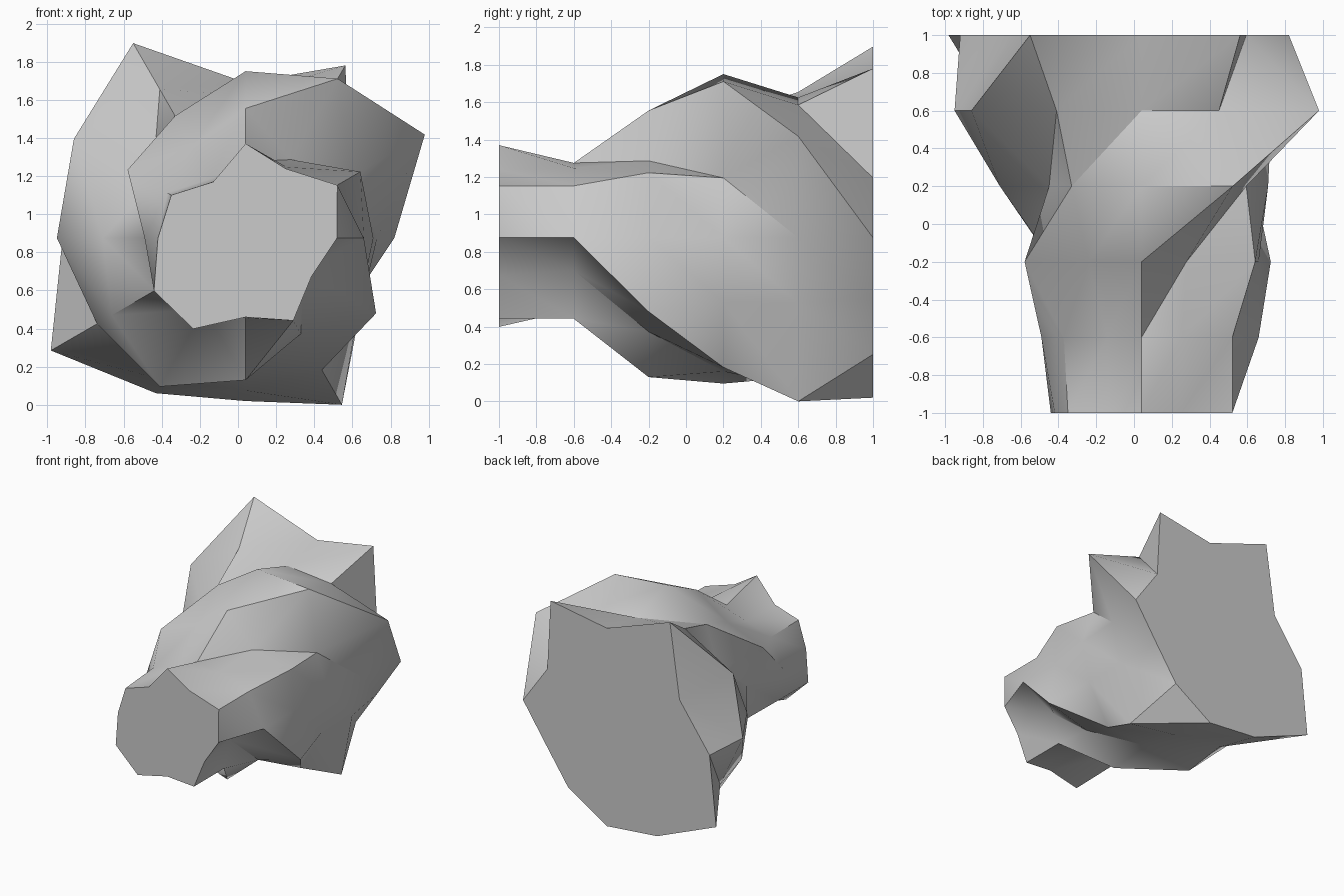
import bpy
import bmesh
from math import cos, sin, radians

cube = bpy.data.objects.get("Cube")
if cube:
    bpy.data.objects.remove(cube, do_unlink=True)

# Plain grey stone
stone = bpy.data.materials.new("stone_grey")
stone.use_nodes = True
grey = (0.6, 0.6, 0.6, 1.0)
stone.diffuse_color = grey
stone.node_tree.nodes["Principled BSDF"].inputs["Base Color"].default_value = grey

# Radii of the twelve-sided rings from front to back, starting at +x and turning towards +z
RING_RADII = [
    (.48, .555, .42, .495, .34, .45, .46, .555, .55, .415, .5, .4),
    (.62, .555, .43, .4, .36, .475, .53, .555, .445, .42, .5, .35),
    (.62, .695, .475, .68, .56, .715, .47, .55, .43, .745, .58, .79),
    (.67, .64, .965, .875, .74, .565, .75, .81, .9, .715, .8, .69),
    (.69, 1.085, .82, .75, .9, 1.04, .99, .9, .86, .8, 1.01, .7),
    (.78, .64, 1.045, .815, 1.18, .785, .96, 1.18, .94, .855, .72, .65),
]
SIDES = 12
AXIS_X, AXIS_Z = 0.04, 0.875


def add_ring(bm, radii, y):
    """Add one ring of vertices around the long axis."""
    ring = []
    for k, radius in enumerate(radii):
        angle = radians(k * 360 / SIDES)
        position = (AXIS_X + radius * cos(angle), y, AXIS_Z + radius * sin(angle))
        ring.append(bm.verts.new(position))
    return ring


def bridge(bm, front, back):
    """Join two rings, splitting every panel along the same diagonal."""
    for k in range(SIDES):
        n = (k + 1) % SIDES
        bm.faces.new((front[k], back[k], front[n]))
        bm.faces.new((front[n], back[k], back[n]))


# Rock body with flat ends
bm = bmesh.new()
last = len(RING_RADII) - 1
rings = [add_ring(bm, radii, -1 + 2 * i / last) for i, radii in enumerate(RING_RADII)]
for front, back in zip(rings, rings[1:]):
    bridge(bm, front, back)
bm.faces.new(rings[0])
bm.faces.new(reversed(rings[-1]))
bmesh.ops.recalc_face_normals(bm, faces=bm.faces)

mesh = bpy.data.meshes.new("rock_body")
bm.to_mesh(mesh)
bm.free()
mesh.materials.append(stone)
rock = bpy.data.objects.new("rock_body", mesh)
bpy.context.collection.objects.link(rock)

# Soft facets with sharp ridges
bpy.ops.object.select_all(action="DESELECT")
rock.select_set(True)
bpy.context.view_layer.objects.active = rock
bpy.ops.object.shade_smooth_by_angle(angle=radians(40))
